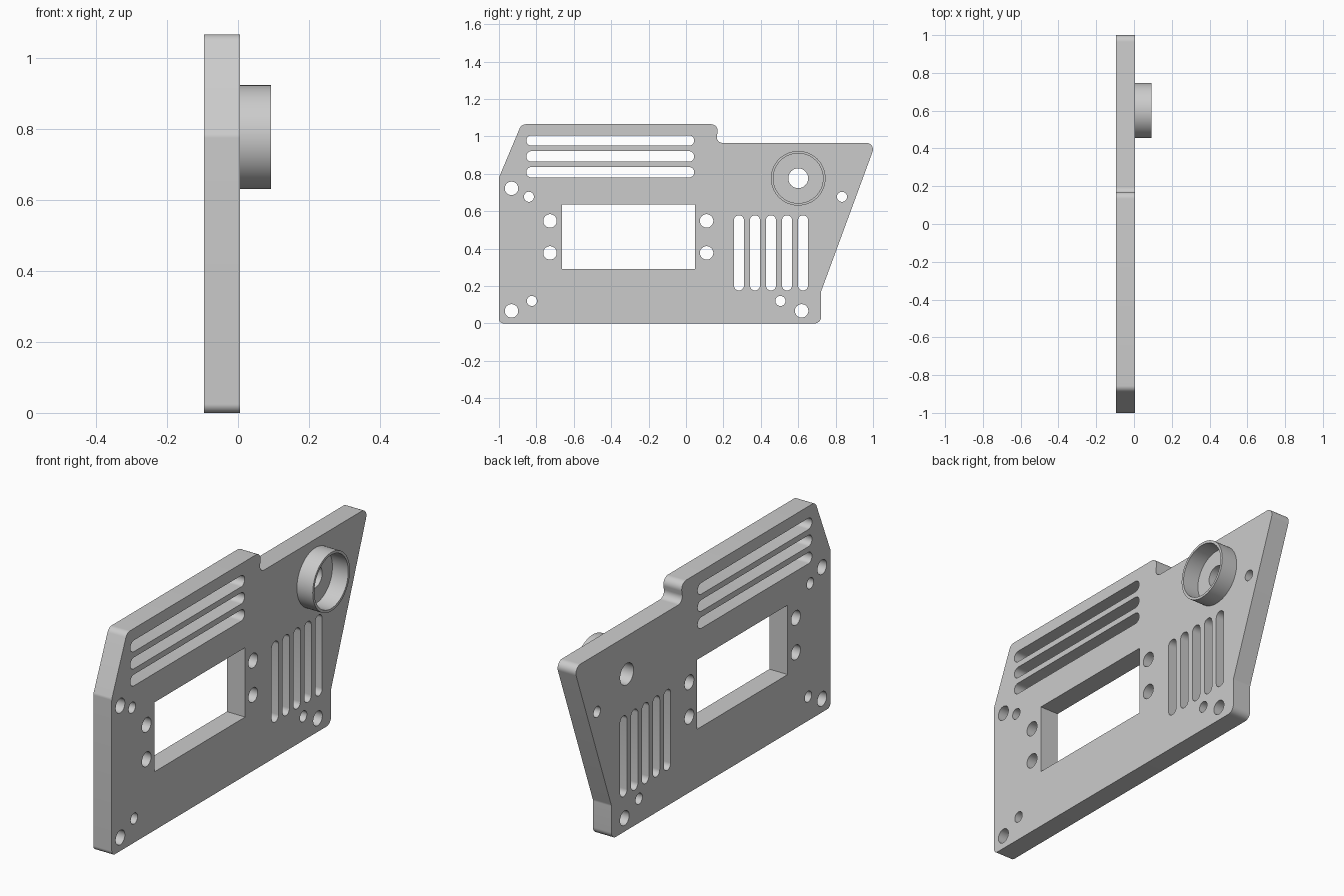
import bpy, bmesh
from math import cos, sin, pi, tan, radians
from mathutils import Matrix, Vector

if "Cube" in bpy.data.objects:
    bpy.data.objects.remove(bpy.data.objects["Cube"], do_unlink=True)

grey = bpy.data.materials.new("plain grey")
grey.use_nodes = True
grey.diffuse_color = (0.6, 0.6, 0.6, 1)
grey.node_tree.nodes["Principled BSDF"].inputs["Base Color"].default_value = (0.6, 0.6, 0.6, 1)


def circle(y, z, r, n=40):
    return [(y + r * cos(2 * pi * i / n), z + r * sin(2 * pi * i / n)) for i in range(n)]


def slot(y0, z0, y1, z1, r, n=12):
    """Round-ended slot between two end centres."""
    a, b = Vector((y0, z0)), Vector((y1, z1))
    d = (b - a).normalized() * r
    side = Vector((d.y, -d.x))
    turn = [pi * i / n for i in range(n + 1)]
    return ([b + side * cos(t) + d * sin(t) for t in turn]
            + [a - side * cos(t) - d * sin(t) for t in turn])


def rounded(corners, n=10):
    """Closed outline from (y, z, radius) corners."""
    out = []
    for i, (y, z, r) in enumerate(corners):
        p = Vector((y, z))
        u = (Vector(corners[i - 1][:2]) - p).normalized()
        v = (Vector(corners[(i + 1) % len(corners)][:2]) - p).normalized()
        half = u.angle(v) / 2
        start, end = p + u * r / tan(half), p + v * r / tan(half)
        centre = p + (u + v).normalized() * r / sin(half)
        a, b = start - centre, end - centre
        w = a.angle(b)
        out += [centre + (a * sin(w * (1 - k / n)) + b * sin(w * k / n)) / sin(w)
                for k in range(n + 1)]
    return out


def extruded(name, loops, x0, x1):
    """Fill the outline minus its holes in the YZ plane and extrude along x."""
    curve = bpy.data.curves.new(name, "CURVE")
    curve.dimensions = "2D"
    curve.fill_mode = "BOTH"
    curve.extrude = (x1 - x0) / 2
    for loop in loops:
        s = curve.splines.new("POLY")
        s.points.add(len(loop) - 1)
        for point, (y, z) in zip(s.points, loop):
            point.co = (y, z, 0, 1)
        s.use_cyclic_u = True
    temp = bpy.data.objects.new(name + " outline", curve)
    bpy.context.collection.objects.link(temp)
    bpy.context.view_layer.update()
    mesh = bpy.data.meshes.new_from_object(
        temp.evaluated_get(bpy.context.evaluated_depsgraph_get()))
    bpy.data.objects.remove(temp, do_unlink=True)
    mesh.transform(Matrix.Translation(((x0 + x1) / 2, 0, 0))
                   @ Matrix(((0, 0, 1, 0), (1, 0, 0, 0), (0, 1, 0, 0), (0, 0, 0, 1))))
    bm = bmesh.new()
    bm.from_mesh(mesh)
    bmesh.ops.remove_doubles(bm, verts=bm.verts, dist=1e-5)
    bmesh.ops.recalc_face_normals(bm, faces=bm.faces)
    bm.to_mesh(mesh)
    bm.free()
    mesh.materials.clear()
    mesh.materials.append(grey)
    obj = bpy.data.objects.new(name, mesh)
    bpy.context.collection.objects.link(obj)
    bpy.ops.object.select_all(action="DESELECT")
    obj.select_set(True)
    bpy.context.view_layer.objects.active = obj
    bpy.ops.object.shade_smooth_by_angle(angle=radians(30))
    return obj


BACK, FACE, RIM = -0.095, 0.006, 0.093

# Panel outline
outline = rounded([(-1, 0, 0.025), (0.722, 0, 0.035), (0.722, 0.17, 0.03),
                   (1.015, 0.965, 0.035), (0.157, 0.965, 0.032), (0.178, 1.065, 0.036),
                   (-0.88, 1.065, 0.036), (-1, 0.78, 0.03)])

# Display window
holes = [[(-0.663, 0.291), (0.048, 0.291), (0.048, 0.636), (-0.663, 0.636)]]

# Horizontal and vertical vents
holes += [slot(-0.826, z, 0.016, z, 0.028) for z in (0.978, 0.893, 0.808)]
holes += [slot(0.283 + 0.0857 * i, 0.203, 0.283 + 0.0857 * i, 0.551, 0.027) for i in range(5)]

# Screw holes, large then small
holes += [circle(y, z, 0.036) for y in (-0.727, 0.11) for z in (0.377, 0.548)]
holes += [circle(y, z, 0.036) for y, z in ((-0.933, 0.722), (-0.933, 0.067), (0.618, 0.067))]
holes += [circle(y, z, 0.027) for y, z in ((-0.84, 0.677), (-0.824, 0.12),
                                           (0.505, 0.12), (0.834, 0.677))]

# Shaft hole inside the collar
holes.append(circle(0.6, 0.776, 0.053))

extruded("panel", [outline] + holes, BACK, FACE)
extruded("collar", [circle(0.6, 0.776, 0.146, 64), circle(0.6, 0.776, 0.133, 64)], FACE, RIM)
